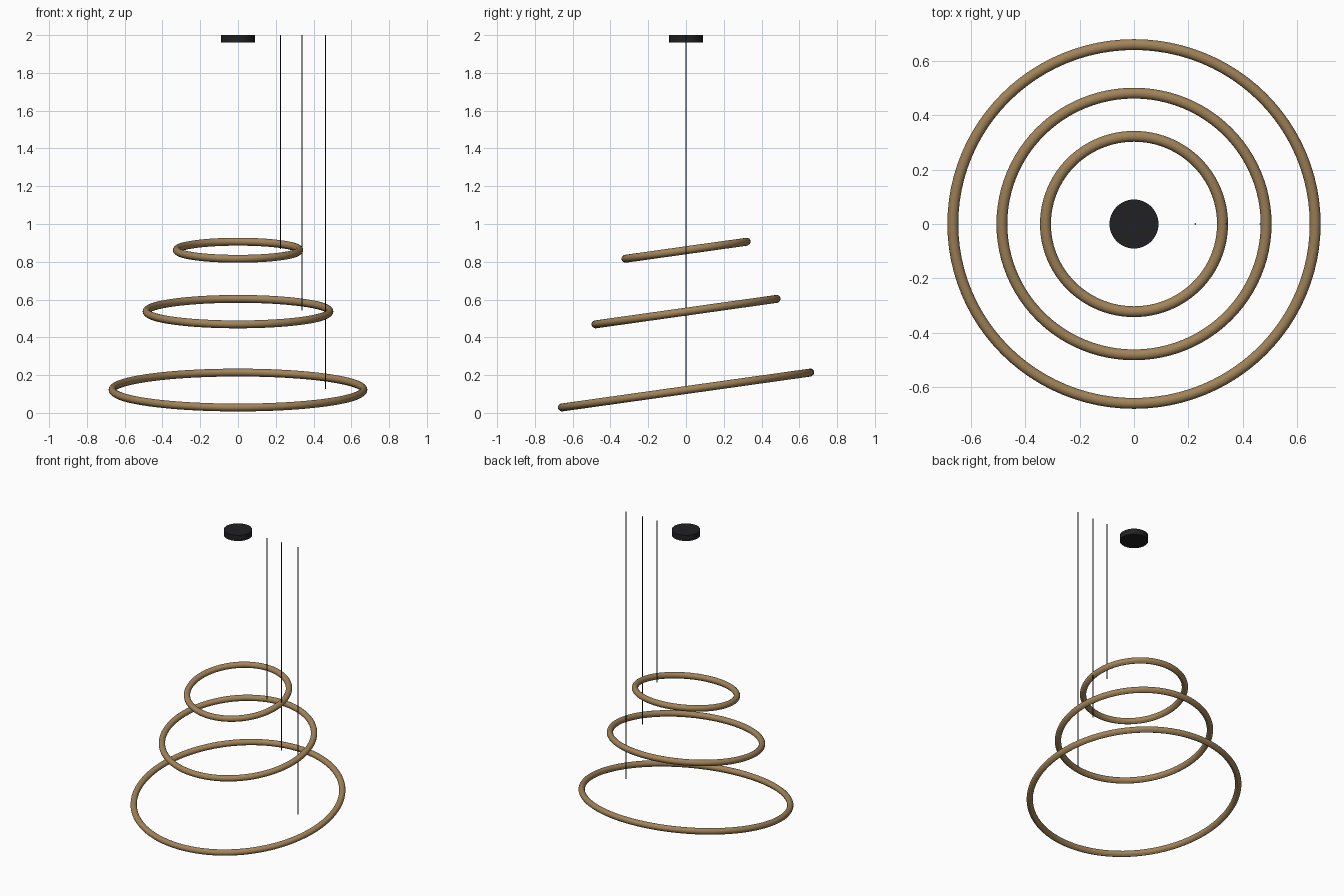
import bpy, math
from mathutils import Matrix, Vector

if "Cube" in bpy.data.objects:
    bpy.data.objects.remove(bpy.data.objects["Cube"])

TILT = math.radians(8)


def material(name, color):
    m = bpy.data.materials.new(name)
    m.diffuse_color = (*color, 1)
    m.use_nodes = True
    m.node_tree.nodes["Principled BSDF"].inputs["Base Color"].default_value = m.diffuse_color
    return m


brass = material("brass", (0.36, 0.23, 0.10))
black = material("black", (0.015, 0.015, 0.017))


def finish(name, mat):
    ob = bpy.context.object
    ob.name = name
    ob.data.materials.append(mat)
    bpy.ops.object.shade_smooth_by_angle(angle=math.radians(40))
    return ob


def cylinder(name, radius, x, z0, z1, sides):
    bpy.ops.mesh.primitive_cylinder_add(vertices=sides, radius=radius, depth=z1 - z0,
                                        location=(x, 0, (z0 + z1) / 2))
    finish(name, black)


def torus(name, radius, tube, center):
    bpy.ops.mesh.primitive_torus_add(major_radius=radius, minor_radius=tube,
                                     major_segments=96, minor_segments=16,
                                     location=center, rotation=(TILT, 0, 0))
    finish(name, brass)


# ceiling canopy
cylinder("ceiling_canopy", 0.09, 0, 1.96, 2.0, 48)

# three tilted rings, each with a light strip on its underside and one cable
down = Matrix.Rotation(TILT, 3, 'X') @ Vector((0, 0, -0.012))
rings = [("small", 0.325, 0.862, 0.225),
         ("middle", 0.485, 0.537, 0.339),
         ("large", 0.665, 0.122, 0.464)]
for size, radius, z, x in rings:
    center = Vector((0, 0, z))
    torus(size + "_ring", radius, 0.02, center)
    torus(size + "_light_strip", radius, 0.010, center + down)
    cylinder(size + "_cable", 0.003, x, z + 0.005, 2.0, 8)
